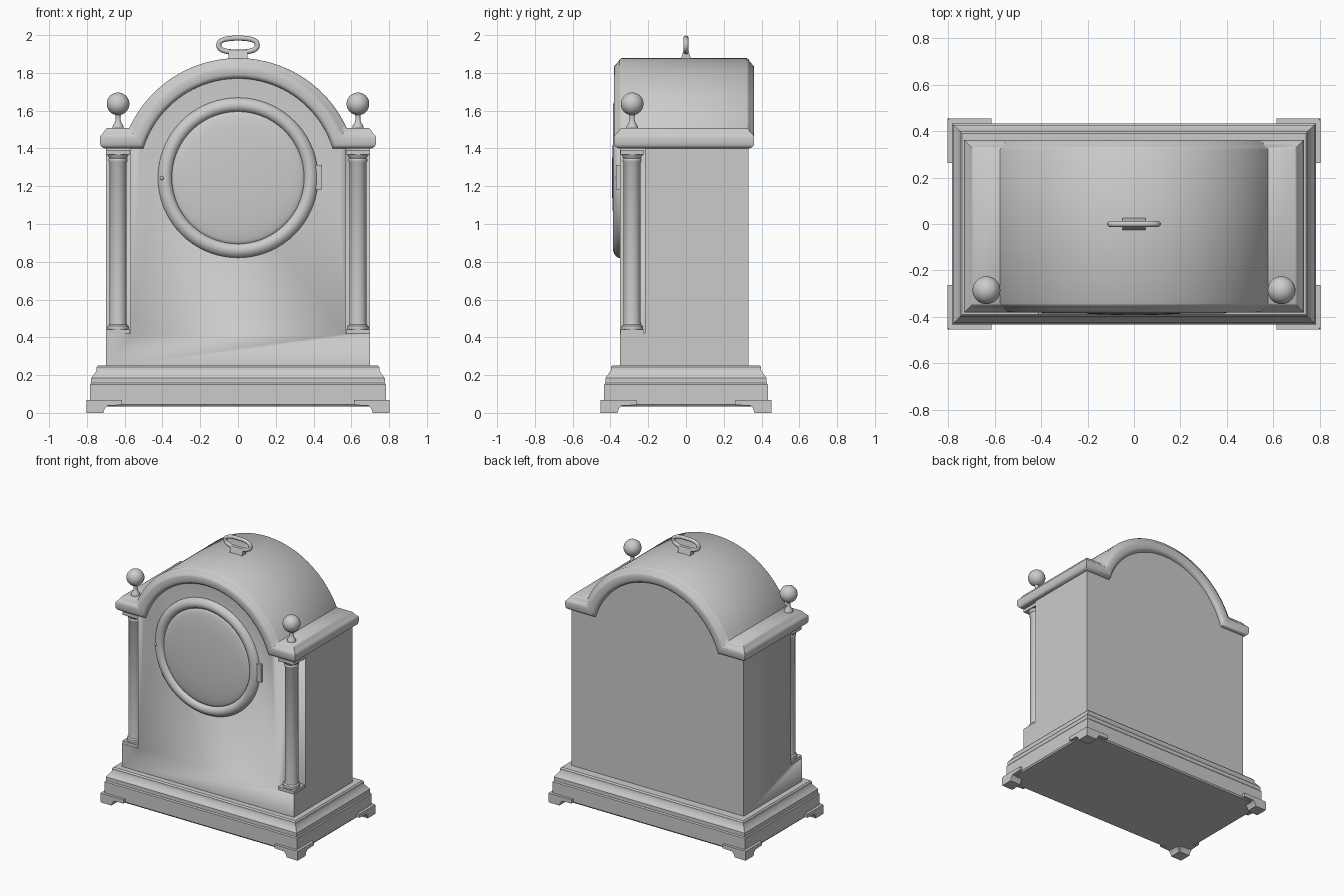
import bpy, bmesh
from math import sin, cos, pi, sqrt, atan2, radians, copysign
from mathutils import Matrix, Vector

if "Cube" in bpy.data.objects:
    bpy.data.objects.remove(bpy.data.objects["Cube"])

FRONT, BACK, HALF_W = -0.35, 0.33, 0.70      # body faces
DIAL_Z, ARCH_R, EAVE_Z = 1.245, 0.525, 1.40  # arch is concentric with the dial
COL_X, COL_Y = 0.635, -0.285


def finish(name, bm, angle=35):
    bmesh.ops.recalc_face_normals(bm, faces=bm.faces)
    mesh = bpy.data.meshes.new(name)
    bm.to_mesh(mesh)
    bm.free()
    ob = bpy.data.objects.new(name, mesh)
    bpy.context.collection.objects.link(ob)
    bpy.ops.object.select_all(action='DESELECT')
    ob.select_set(True)
    bpy.context.view_layer.objects.active = ob
    bpy.ops.object.shade_smooth_by_angle(angle=radians(angle))
    return ob


def add_box(bm, lo, hi):
    lo, hi = Vector(lo), Vector(hi)
    size = hi - lo
    m = Matrix.Translation((lo + hi) / 2) @ Matrix.Diagonal((*size, 1))
    return bmesh.ops.create_cube(bm, size=1, matrix=m)['verts']


def loft(bm, rings, caps=True):
    """Bridge equal-length closed rings of points; optionally cap both ends."""
    rows = [[bm.verts.new(p) for p in ring] for ring in rings]
    n = len(rows[0])
    for a, b in zip(rows, rows[1:]):
        for i in range(n):
            j = (i + 1) % n
            bm.faces.new((a[i], a[j], b[j], b[i]))
    if caps:
        bm.faces.new(rows[0])
        bm.faces.new(rows[-1])
    return rows


def lathe(bm, profile, matrix, segs=32):
    """Revolve (radius, height) points about local z."""
    loft(bm, [[matrix @ Vector((r * cos(2 * pi * i / segs), r * sin(2 * pi * i / segs), h))
               for i in range(segs)] for r, h in profile])


def arch_line(d, h, n=48):
    """Front outline of the eaves: flat shoulder, arch, flat shoulder (x, z)."""
    r, z = ARCH_R + h, EAVE_Z + h
    x = sqrt(r * r - (z - DIAL_Z) ** 2)
    a0 = atan2(z - DIAL_Z, x)
    arc = [(r * cos(t), DIAL_Z + r * sin(t))
           for t in (pi - a0 + (2 * a0 - pi) * i / n for i in range(n + 1))]
    return [(-HALF_W - d, z)] + arc + [(HALF_W + d, z)]


# base moulding
bm = bmesh.new()
rings = []
for x, z in [(.775, .035), (.783, .045), (.783, .15), (.777, .158), (.777, .185), (.765, .20),
             (.748, .225), (.748, .242), (.74, .252), (.69, .252)]:
    y = x - .35
    rings.append([(-x, -y, z), (x, -y, z), (x, y, z), (-x, y, z)])
loft(bm, rings)
finish("base_moulding", bm)

# bracket feet: two profiled wings meeting at each corner
bm = bmesh.new()
prof = [(0, .004), (.005, 0), (.09, 0), (.097, .022), (.112, .038), (.19, .042), (.19, .068), (.006, .068), (0, .06)]
for sx in (-1, 1):
    for sy in (-1, 1):
        loft(bm, [[(sx * (.803 - u), sy * (.453 - t), z) for u, z in prof] for t in (0, .085)])
        loft(bm, [[(sx * (.803 - t), sy * (.453 - u), z) for u, z in prof] for t in (0, .085)])
finish("bracket_feet", bm)

# case body with arched top, corners notched for the columns
bm = bmesh.new()
outline = [(-HALF_W, .24)] + arch_line(0, .02) + [(HALF_W, .24)]
loft(bm, [[(x, y, z) for x, z in outline] for y in (FRONT, BACK)])
body = finish("case_body", bm)
bm = bmesh.new()
for s in (-1, 1):
    add_box(bm, (min(s * .568, s * .8), -.5, .42), (max(s * .568, s * .8), -.218, 1.6))
cutter = finish("notch_cutter", bm)
cutter.hide_render = True
mod = body.modifiers.new("notches", 'BOOLEAN')
mod.operation, mod.solver, mod.object = 'DIFFERENCE', 'EXACT', cutter
bpy.context.view_layer.objects.active = body
bpy.ops.object.modifier_apply(modifier=mod.name)
bpy.data.objects.remove(cutter)

# cornice moulding following the arch, closed by the vaulted roof
bm = bmesh.new()
rings = []
for d, h in [(0, 0), (.012, .002), (.024, .01), (.03, .022), (.031, .06), (.028, .068),
             (.018, .078), (.008, .09), (.001, .102), (-.008, .108)]:
    line = arch_line(d, h)
    rings.append([(x, FRONT - d, z) for x, z in line] +
                 [(x, BACK + d, z) for x, z in reversed(line)])
rows = loft(bm, rings, caps=False)
for row in (rows[0], rows[-1]):
    n = len(row)
    for i in range(n // 2 - 1):
        bm.faces.new((row[i], row[i + 1], row[n - 2 - i], row[n - 1 - i]))
finish("cornice_and_roof", bm)

# corner columns and ball finials
shaft = [(.056, .44), (.058, .45), (.056, .46), (.047, .468), (.045, .48), (.045, 1.325), (.05, 1.333),
         (.05, 1.342), (.046, 1.348), (.054, 1.362), (.058, 1.37)]
ball = [(.06 * sin(a), 1.636 - .06 * cos(a)) for a in (.25 + (pi - .26) * i / 16 for i in range(17))]
finial = [(.03, 1.50), (.03, 1.515), (.026, 1.524), (.017, 1.538), (.013, 1.553), (.013, 1.57)] + ball
for side, s in (("left", -1), ("right", 1)):
    at = Matrix.Translation((s * COL_X, COL_Y, 0))
    bm = bmesh.new()
    lathe(bm, shaft, at)
    for z0, z1 in ((.418, .442), (1.368, 1.392)):
        add_box(bm, (s * COL_X - .063, COL_Y - .063, z0), (s * COL_X + .063, COL_Y + .063, z1))
    finish(side + "_column", bm)
    bm = bmesh.new()
    lathe(bm, finial, at)
    finish(side + "_finial", bm)

# dial bezel and domed glass
face = Matrix.Translation((0, FRONT, DIAL_Z)) @ Matrix.Rotation(pi / 2, 4, 'X')
bm = bmesh.new()
lathe(bm, [(.424, -.01), (.424, .008), (.416, .02), (.402, .031), (.386, .036), (.37, .033), (.357, .024),
           (.35, .012), (.35, -.01)], face, 72)
finish("dial_bezel", bm)
bm = bmesh.new()
lathe(bm, [(.352, -.005)] + [(.352 * cos(a), .01 + .032 * sin(a))
                             for a in (pi / 2 * i / 10 * .995 for i in range(11))], face, 72)
finish("dial_glass", bm)

# bezel hinge and catch
bm = bmesh.new()
add_box(bm, (.405, -.37, 1.182), (.445, -.34, 1.312))
finish("bezel_hinge", bm)
bm = bmesh.new()
bmesh.ops.create_uvsphere(bm, u_segments=12, v_segments=8, radius=.01,
                          matrix=Matrix.Translation((-.403, -.383, 1.243)))
finish("bezel_catch", bm)

# carrying handle: tapered mount and oval ring
bm = bmesh.new()
for v in add_box(bm, (-.05, -.03, 1.86), (.05, .03, 1.922)):
    if v.co.z > 1.9:
        v.co.y *= .4
finish("handle_mount", bm)
bm = bmesh.new()
rings = []
for i in range(49):
    t = 2 * pi * i / 48
    c, s = cos(t), sin(t)
    px, pz = .102 * copysign(abs(c) ** .8, c), 1.947 + .037 * copysign(abs(s) ** .8, s)
    nrm = Vector((c / .102, 0, s / .037)).normalized()
    rings.append([Vector((px, 0, pz)) + .0135 * (cos(a) * nrm + sin(a) * Vector((0, 1, 0)))
                  for a in (2 * pi * k / 12 for k in range(12))])
loft(bm, rings, caps=False)
bmesh.ops.remove_doubles(bm, verts=bm.verts, dist=1e-5)
finish("handle_ring", bm)
